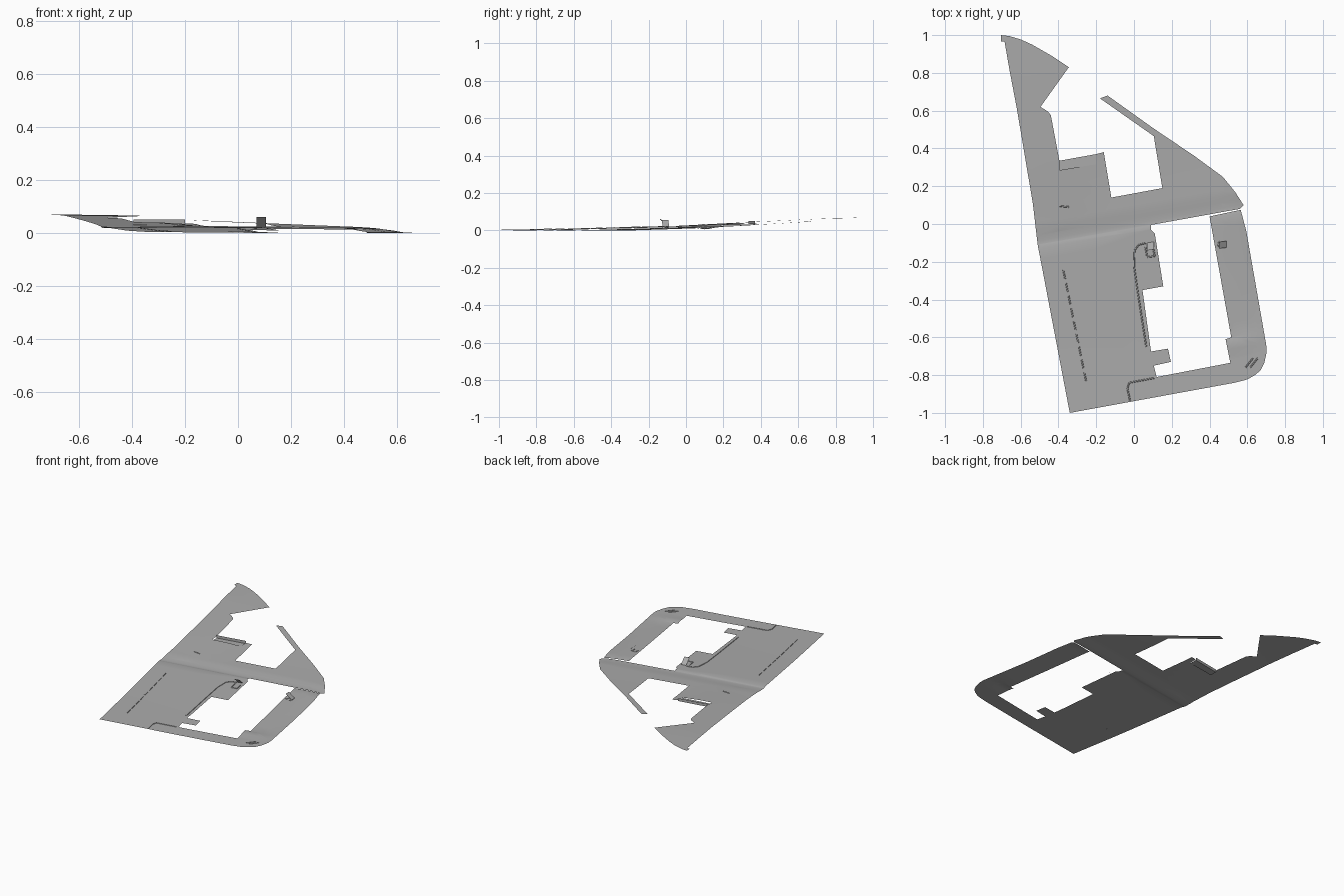
import bpy, bmesh, math
from mathutils import Vector

if "Cube" in bpy.data.objects:
    bpy.data.objects.remove(bpy.data.objects["Cube"])

# panel is laid out on axes turned about ten degrees: U along the crossbar, V across it
U = Vector((0.985, 0.174, 0))
V = Vector((-0.174, 0.985, 0))

grey = bpy.data.materials.new("mid_grey")
grey.diffuse_color = (.41, .41, .41, 1)
grey.use_nodes = True
grey.node_tree.nodes["Principled BSDF"].inputs["Base Color"].default_value = grey.diffuse_color


def lerp(table, t):
    for (a, za), (b, zb) in zip(table, table[1:]):
        if t <= b:
            return za + (zb - za) * max(0, t - a) / (b - a)
    return table[-1][1]


SWEEP = [(-1, .006), (-.6, .010), (-.3, .018), (0, .027), (.3, .043), (.6, .057), (.8, .066), (1, .07)]
CHANNEL = [(-.1, 0), (-.04, 0), (-.018, -.005), (.03, -.004), (.06, 0), (.2, 0)]


def height(x, y):
    """Gently swept surface with a pressed channel and a rolled outer edge."""
    p = Vector((x, y, 0))
    u, v = p.dot(U), p.dot(V)
    z = lerp(SWEEP, y) - .010 * max(0, x + .5) + lerp(CHANNEL, v)
    z -= lerp([(0, 0), (.3, .009), (1, .009)], y) * lerp([(-.3, 0), (-.15, 1)], x)
    z -= lerp([(.48, 0), (.54, .002), (.60, .009)], u)
    if x > .45:
        z += lerp([(-.78, 0), (-.74, .005), (-.70, .005), (-.68, 0)], v)
    return max(0, z)


def finish(name, bm):
    me = bpy.data.meshes.new(name)
    bm.to_mesh(me)
    bm.free()
    me.materials.append(grey)
    ob = bpy.data.objects.new(name, me)
    bpy.context.collection.objects.link(ob)
    return ob


def sheet(name, outline):
    """Fill an outline, slice it along the panel axes and drape it on the surface."""
    bm = bmesh.new()
    f = bm.faces.new([bm.verts.new((x, y, 0)) for x, y in outline])
    f.normal_update()
    if f.normal.z < 0:
        f.normal_flip()
    bmesh.ops.triangulate(bm, faces=bm.faces[:])
    vs = [i * .1 for i in range(-9, 11)] + [-.78, -.74, -.68, -.04, -.018, .03, .06]
    us = [-.4, -.25, -.1, .1, .3, .48, .54]
    for axis, cuts in ((V, vs), (U, us)):
        for c in cuts:
            bmesh.ops.bisect_plane(bm, geom=bm.verts[:] + bm.edges[:] + bm.faces[:],
                                   plane_co=axis * c, plane_no=axis, dist=1e-5)
    for v in bm.verts:
        v.co.z = height(v.co.x, v.co.y)
    for f in bm.faces:
        f.smooth = True
    return finish(name, bm)


def quads(name, faces):
    bm = bmesh.new()
    for f in faces:
        bm.faces.new([bm.verts.new(p) for p in f])
    bmesh.ops.remove_doubles(bm, verts=bm.verts[:], dist=1e-5)
    return finish(name, bm)


def bead(name, path, w=.004, lift=.003):
    """Narrow raised strip following the surface along a path."""
    faces = []
    for a, b in zip(path, path[1:]):
        a, b = Vector((*a, 0)), Vector((*b, 0))
        d = (b - a).normalized()
        n = Vector((-d.y, d.x, 0)) * w
        rows = []
        for off, up in ((n, 0), (n * .6, lift), (n * -.6, lift), (-n, 0)):
            rows.append([p + off + Vector((0, 0, height(p.x, p.y) + up)) for p in (a, b)])
        for r, s in zip(rows, rows[1:]):
            faces.append([r[0], s[0], s[1], r[1]])
    return quads(name, faces)


# upper panel with corner wing, crossbar and diagonal strut
sheet("upper_panel", [
    (-.705, 1), (-.66, .995), (-.60, .977), (-.54, .95), (-.435, .89), (-.345, .83),
    (-.495, .62), (-.455, .595), (-.44, .575), (-.395, .335), (-.395, .285), (-.2, .317),
    (-.2, .37), (-.16, .38), (-.12, .14), (.15, .19), (.105, .465), (-.18, .665),
    (-.14, .68), (.105, .505), (.32, .36), (.47, .25), (.535, .17), (.58, .10), (.56, .08),
    (.09, -.005), (-.51, -.11), (-.535, .105), (-.62, .61), (-.66, .82), (-.685, .965),
    (-.705, .965)])

# lower panel with bottom rail and right-hand rail around the opening
sheet("lower_panel", [
    (-.51, -.11), (.09, -.005), (.09, -.03), (.11, -.05), (.155, -.33), (.045, -.35),
    (.09, -.675), (.18, -.66), (.195, -.73), (.105, -.75), (.12, -.81), (.51, -.735),
    (.485, -.61), (.515, -.60), (.40, .04), (.565, .075), (.595, -.04), (.70, -.64),
    (.702, -.68), (.69, -.735), (.67, -.775), (.64, -.80), (.60, -.823), (.535, -.84),
    (-.34, -1), (-.485, -.24)])

# recessed ledge with upright wall
quads("pocket_ledge", [
    [(-.395, .285, .032), (-.2, .317, .032), (-.2, .37, .032), (-.395, .335, .032)],
    [(-.395, .335, .032), (-.2, .37, .032), (-.2, .37, .051), (-.395, .335, .051)]])

# small upright tabs
quads("hook_tab", [[(.07, -.10, .022), (.105, -.094, .022), (.105, -.134, .06), (.07, -.14, .06)]])
quads("rail_tab", [[(.49, -.125, .022), (.49, -.09, .022), (.45, -.095, .057), (.45, -.13, .057)]])

# dashed row of ribs
a, b = Vector((-.375, -.24)), Vector((-.25, -.85))
for i in range(9):
    bead(f"dash_rib_{i}", [a.lerp(b, (i + .05) / 9), a.lerp(b, (i + .75) / 9)])

# beads bordering the opening
bead("inner_bead", [(.065, -.65), (.02, -.36), (0, -.22), (.003, -.14), (.025, -.11), (.065, -.10)])
bead("hook_bead", [(.06, -.12), (.07, -.175), (.11, -.17), (.10, -.12)])
bead("rail_bead", [(-.02, -.94), (-.035, -.87), (-.025, -.84), (.11, -.815)])
for dx in (0, .025):
    bead(f"corner_bead_{dx}", [(.59 + dx, -.76), (.63 + dx, -.71)])
bead("clip_bead", [(.445, -.12), (.45, -.095), (.48, -.10), (.475, -.125)])
bead("left_clip_bead", [(-.395, .095), (-.345, .09)])
